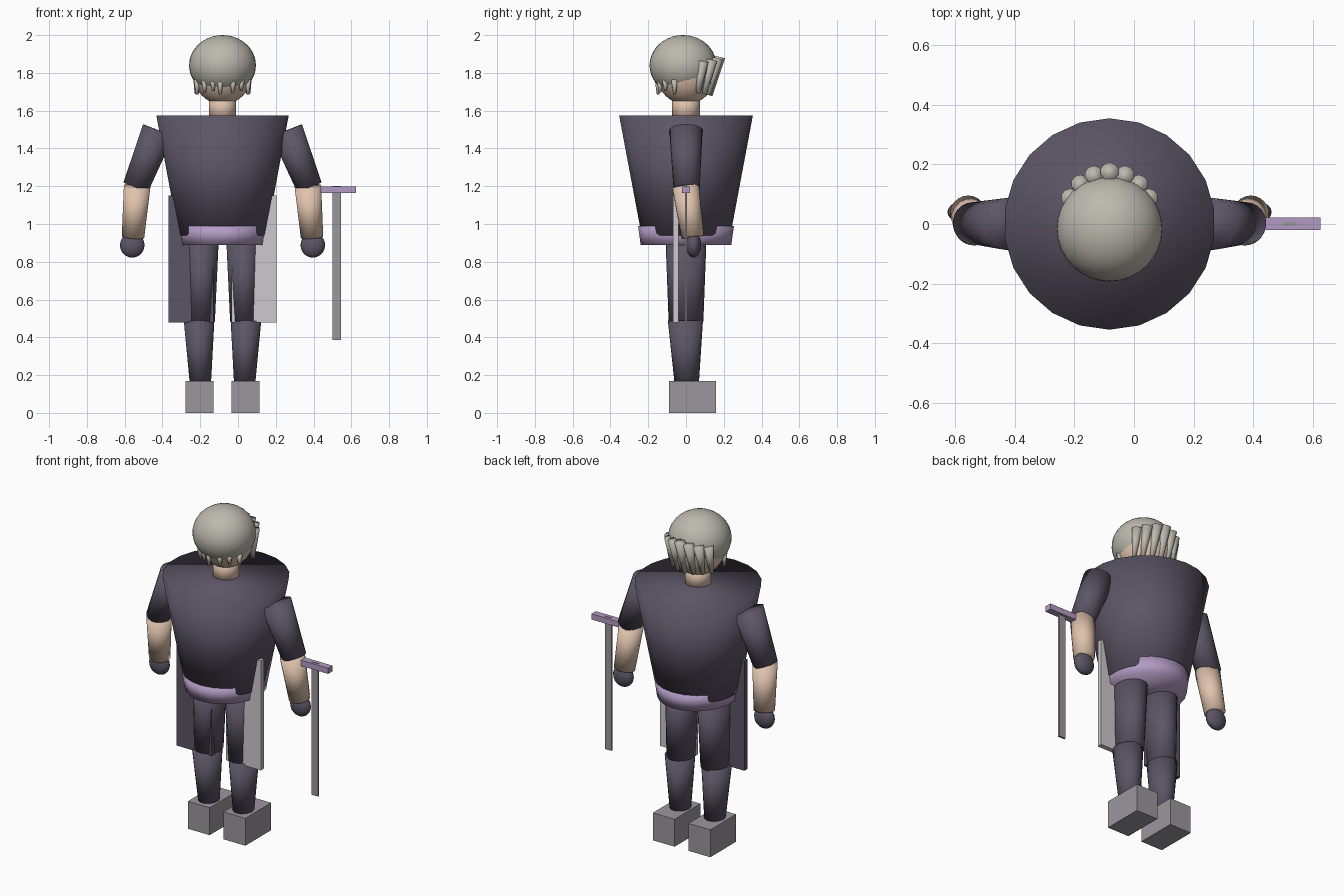
import bpy, math
from mathutils import Vector

if "Cube" in bpy.data.objects:
    bpy.data.objects.remove(bpy.data.objects["Cube"])

CX = -0.082  # centre line of the figure


def material(name, rgb):
    m = bpy.data.materials.new(name)
    m.diffuse_color = (*rgb, 1)
    m.use_nodes = True
    m.node_tree.nodes["Principled BSDF"].inputs["Base Color"].default_value = m.diffuse_color
    return m


CLOTH = material("dark_cloth", (0.105, 0.09, 0.13))
SASH = material("lilac", (0.45, 0.33, 0.55))
SKIN = material("skin", (0.75, 0.55, 0.42))
HAIR = material("hair_grey", (0.50, 0.48, 0.42))
STEEL = material("steel", (0.33, 0.31, 0.34))
PALE = material("pale_cloth", (0.62, 0.58, 0.62))


def finish(name, mat, smooth):
    o = bpy.context.object
    o.name = name
    o.data.materials.append(mat)
    if smooth:
        bpy.ops.object.shade_smooth()
    return o


def tube(name, low, high, r_low, r_high, mat, sx=1.0, sides=22):
    """Capped taper between two points given relative to the centre line."""
    a, b = Vector(low), Vector(high)
    bpy.ops.mesh.primitive_cone_add(vertices=sides, radius1=r_low, radius2=r_high,
                                    depth=(b - a).length,
                                    location=(a + b) / 2 + Vector((CX, 0, 0)))
    o = finish(name, mat, True)
    o.rotation_euler = Vector((0, 0, 1)).rotation_difference(b - a).to_euler()
    o.scale.x = sx
    return o


def ball(name, c, r, mat, seg=32, rings=20):
    bpy.ops.mesh.primitive_uv_sphere_add(segments=seg, ring_count=rings, radius=1,
                                         location=(c[0] + CX, c[1], c[2]))
    o = finish(name, mat, True)
    o.scale = r
    return o


def box(name, lo, hi, mat):
    lo, hi = Vector(lo), Vector(hi)
    bpy.ops.mesh.primitive_cube_add(size=1, location=(lo + hi) / 2)
    o = finish(name, mat, False)
    o.scale = hi - lo
    return o


# Torso, sash and neck
tube("torso", (0, 0, 0.94), (0, 0, 1.575), 0.235, 0.354, CLOTH)
tube("sash", (0, 0, 0.89), (0, 0, 0.99), 0.24, 0.254, SASH, sx=0.93)
tube("neck", (0, 0, 1.55), (0, 0, 1.68), 0.073, 0.073, SKIN)

# Head and hair cap
ball("head", (0, 0, 1.80), (0.157, 0.157, 0.167), SKIN)
ball("hair_cap", (0, -0.016, 1.84), (0.177, 0.177, 0.16), HAIR)

# Long locks round the back of the head
for i in range(-3, 4):
    t = math.radians(i * 20)
    s, c = math.sin(t), math.cos(t)
    k = abs(i)
    tube(f"back_lock_{i + 4}", (0.158 * s, 0.128 * c, 1.68 + 0.004 * k),
         (0.152 * s, 0.176 * c, 1.885 - 0.008 * k), 0.012, 0.031, HAIR, sides=10)

# Short fringe locks at the front
for i, x in enumerate((-0.135, -0.095, -0.05, -0.012, 0.055, 0.1, 0.135)):
    y = -math.sqrt(0.148 ** 2 - x * x)
    tube(f"fringe_lock_{i + 1}", (x, y, 1.685 + 0.01 * (i % 3)), (x, y, 1.765),
         0.007, 0.018, HAIR, sides=10)

# Paired limbs
for s, side in ((-1, "left"), (1, "right")):
    tube(f"{side}_upper_arm", (0.46 * s, 0.003, 1.194), (0.34 * s, 0, 1.496),
         0.07, 0.088, CLOTH)
    tube(f"{side}_forearm", (0.474 * s, 0.036, 0.93), (0.452 * s, -0.002, 1.2),
         0.06, 0.071, SKIN, sx=1.0)
    ball(f"{side}_hand", (0.478 * s, 0.04, 0.888), (0.065, 0.04, 0.066), CLOTH, 20, 12)
    tube(f"{side}_thigh", (0.115 * s, 0, 0.485), (0.108 * s, 0, 0.91),
         0.092, 0.108, CLOTH, sx=0.82)
    tube(f"{side}_shin", (0.117 * s, 0.004, 0.15), (0.124 * s, -0.003, 0.49),
         0.064, 0.093, CLOTH, sx=0.88)
    x = CX + 0.121 * s
    box(f"{side}_boot", (x - 0.074, -0.09, 0), (x + 0.074, 0.16, 0.168), STEEL)
    # Coat panel hanging in front of each leg
    x = CX + 0.167 * s
    box(f"{side}_coat_panel", (x - 0.119, -0.07, 0.478), (x + 0.119, -0.04, 1.15),
        CLOTH if s < 0 else PALE)

# Sword
box("sword_guard", (0.44, -0.02, 1.163), (0.625, 0.022, 1.198), SASH)
box("sword_blade", (0.501, -0.006, 0.385), (0.546, 0.006, 1.2), STEEL)
